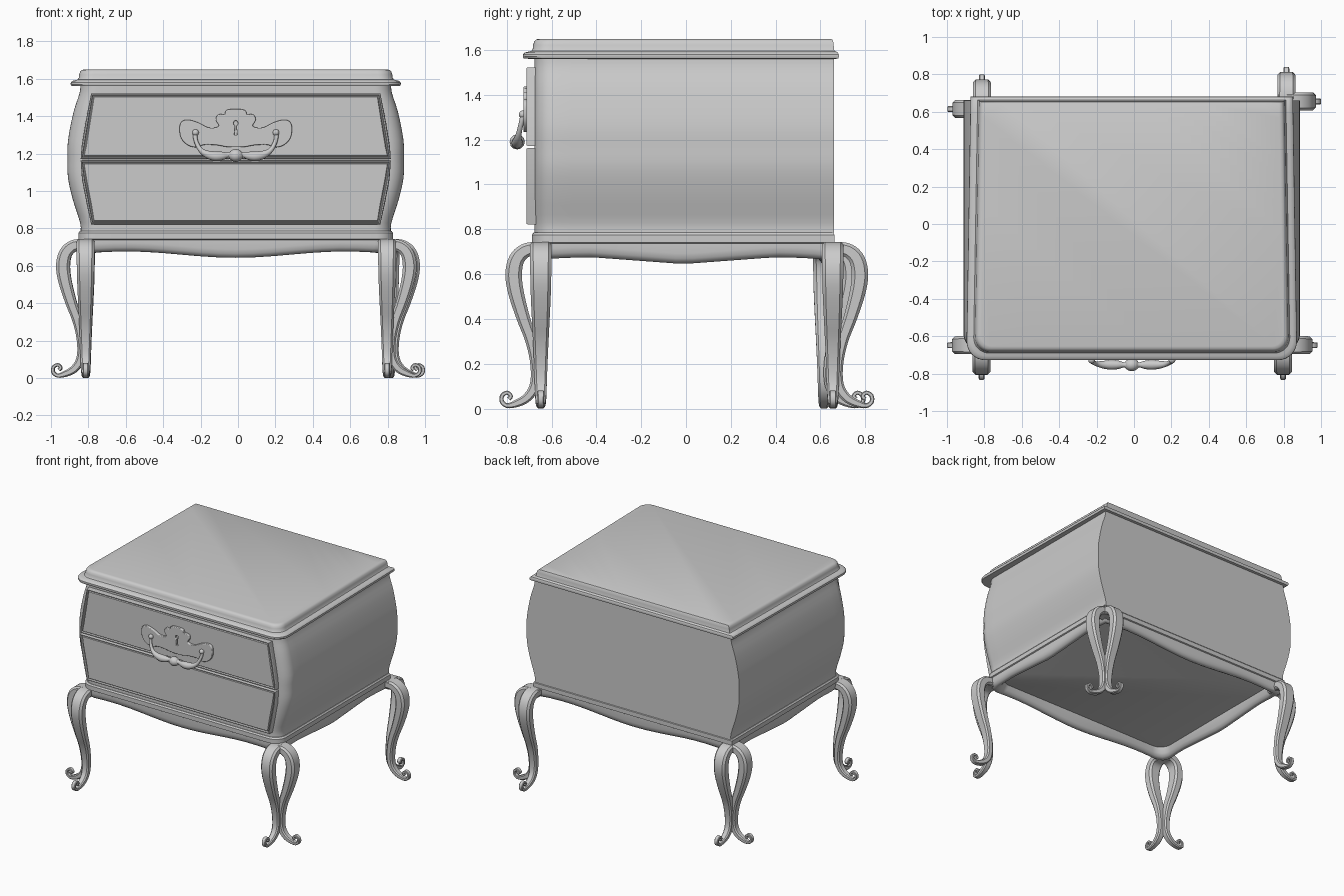
import bpy, bmesh, math
from mathutils import Vector

if "Cube" in bpy.data.objects:
    bpy.data.objects.remove(bpy.data.objects["Cube"])

CX = -0.012  # the case sits slightly left of the legs


def finish(bm, name, angle=35):
    bmesh.ops.recalc_face_normals(bm, faces=bm.faces)
    mesh = bpy.data.meshes.new(name)
    bm.to_mesh(mesh)
    bm.free()
    ob = bpy.data.objects.new(name, mesh)
    bpy.context.collection.objects.link(ob)
    smooth(ob, angle)
    return ob


def smooth(ob, angle=35):
    bpy.ops.object.select_all(action='DESELECT')
    ob.select_set(True)
    bpy.context.view_layer.objects.active = ob
    if ob.type == 'CURVE':
        bpy.ops.object.convert(target='MESH')
    bpy.ops.object.shade_smooth_by_angle(angle=math.radians(angle))


def loft(name, rings, caps=True, angle=35):
    bm = bmesh.new()
    vs = [[bm.verts.new(p) for p in ring] for ring in rings]
    n = len(vs[0])
    for a, b in zip(vs, vs[1:]):
        for i in range(n):
            bm.faces.new((a[i], a[(i + 1) % n], b[(i + 1) % n], b[i]))
    if caps:
        bm.faces.new(vs[0])
        bm.faces.new(vs[-1])
    return finish(bm, name, angle)


def outline(hw, yf, yb, r, hwb=None, n=16):
    """Plan outline with rounded front corners and square back corners."""
    hwb = hwb or hw
    arc = [(hw - r + r * math.cos(a), yf + r - r * math.sin(a))
           for a in [i * math.pi / 16 for i in range(9)]]
    left = [(-x, y) for x, y in reversed(arc)]
    corners = [(hwb, yb)] + arc + left + [(-hwb, yb)]
    pts = []
    for i, p in enumerate(corners):
        q = corners[(i + 1) % len(corners)]
        k = n if math.dist(p, q) > 0.3 else 1
        pts += [(CX + p[0] + (q[0] - p[0]) * j / k, p[1] + (q[1] - p[1]) * j / k)
                for j in range(k)]
    return pts


def catmull(pts, steps):
    out = []
    for i in range(len(pts) - 1):
        p0, p1, p2, p3 = (Vector(pts[max(0, min(len(pts) - 1, i + k))]) for k in (-1, 0, 1, 2))
        for s in range(steps):
            t = s / steps
            out.append(0.5 * (2 * p1 + (p2 - p0) * t + (2 * p0 - 5 * p1 + 4 * p2 - p3) * t * t
                              + (3 * p1 - p0 - 3 * p2 + p3) * t ** 3))
    return out + [Vector(pts[-1])]


# Case with bulging sides
body = catmull([(.83, .78), (.832, .83), (.87, .95), (.897, 1.07), (.899, 1.17),
                (.897, 1.27), (.868, 1.42), (.836, 1.52), (.83, 1.57)], 3)
loft("case", [[(x, y, z) for x, y in outline(hw, -.676, .66, .09)] for hw, z in body])

# Moulded top, slightly narrower at the back
slab = [(.035, 1.56), (.004, 1.562), (0, 1.57), (.001, 1.58), (.008, 1.588), (.022, 1.592),
        (.038, 1.596), (.044, 1.605), (.046, 1.622), (.051, 1.638), (.06, 1.647), (.074, 1.65)]
loft("top", [[(x, y, z) for x, y in outline(.883 - d, -.728 + d, .682 - d * .5, .1 - d * .5, .862 - d)]
             for d, z in slab])

# Base band
band = [(.012, .735), (0, .742), (0, .775), (.008, .785)]
loft("base_band", [[(x, y, z) for x, y in outline(.842 - d, -.688 + d, .662 - d, .09)] for d, z in band])


# Scalloped apron under the band
def scallop(x, y):
    u, v = abs(x - CX) / .84, abs(y + .012) / .675
    if v > u:
        return .66 - .017 * math.cos(math.pi * u / .7)
    return .645 + .05 * v if v < .6 else .675 - .014 * ((v - .6) / .4) ** 2


apron = [(.008, None), (.008, .045), (.013, .022), (.024, .006), (.04, 0),
         (.056, .006), (.07, .024), (.085, None)]
rings = []
for d, h in apron:
    rings.append([(x, y, .745 if h is None else scallop(x, y) + h)
                  for x, y in outline(.842 - d, -.688 + d, .662 - d, .09)])
loft("apron", rings, caps=False, angle=50)


# Drawer fronts with a raised rim and a groove around the panel
def drawer(name, half):
    bm = bmesh.new()
    pts = half + [(-x, z) for x, z in reversed(half)]
    face = bm.faces.new([bm.verts.new((CX + x, -.66, z)) for x, z in pts])
    if face.normal.y > 0 or face.calc_center_median().y > 0:
        face.normal_flip()
    bm.normal_update()
    if face.normal.y > 0:
        face.normal_flip()
    ext = bmesh.ops.extrude_face_region(bm, geom=[face])['geom']
    bmesh.ops.translate(bm, vec=(0, -.046, 0), verts=[g for g in ext if isinstance(g, bmesh.types.BMVert)])
    front = [g for g in ext if isinstance(g, bmesh.types.BMFace)][0]
    if face.is_valid:
        bm.faces.remove(face)
    bm.normal_update()
    if front.normal.y > 0:
        front.normal_flip()
    for thick, depth in ((.004, .006), (.007, 0), (.004, -.014), (.005, 0), (.005, .01)):
        bmesh.ops.inset_individual(bm, faces=[front], thickness=thick, depth=depth)
    finish(bm, name, 25)


drawer("upper_drawer", [(.773, 1.522), (.803, 1.37), (.824, 1.24), (.829, 1.172)])
drawer("lower_drawer", [(.829, 1.162), (.822, 1.06), (.797, .93), (.773, .822)])

# Handle backplate with a keyhole
half = [(.03, 1.432), (.05, 1.425), (.056, 1.405), (.09, 1.405), (.102, 1.38), (.085, 1.35),
        (.105, 1.335), (.15, 1.335), (.2, 1.36), (.25, 1.375), (.285, 1.368), (.296, 1.335),
        (.288, 1.285), (.255, 1.25), (.21, 1.238), (.17, 1.252), (.1, 1.25), (.04, 1.24)]
plate = catmull(half + [(-x, z) for x, z in reversed(half)] + half[:1], 3)[:-1]
hole = [(.017 * math.sin(a), 1.362 + .019 * math.cos(a))
        for a in [math.radians(-150 + 25 * i) for i in range(13)]] + [(.013, 1.295), (-.013, 1.295)]
cu = bpy.data.curves.new("handle_plate", 'CURVE')
cu.dimensions, cu.fill_mode = '2D', 'BOTH'
cu.extrude, cu.bevel_depth, cu.bevel_resolution = .006, .005, 2
for pts in (plate, hole):
    sp = cu.splines.new('POLY')
    sp.points.add(len(pts) - 1)
    for p, q in zip(sp.points, pts):
        p.co = (q[0], q[1], 0, 1)
    sp.use_cyclic_u = True
ob = bpy.data.objects.new("handle_plate", cu)
ob.rotation_euler.x, ob.location = math.pi / 2, (CX, -.714, 0)
bpy.context.collection.objects.link(ob)
smooth(ob)

# Drop handle: x, y, z, radius, swelling towards a central bead
arm = [(.205, -.715, 1.322, .010), (.217, -.727, 1.305, .012), (.212, -.737, 1.265, .011),
       (.19, -.747, 1.222, .013), (.155, -.752, 1.197, .02), (.11, -.753, 1.186, .026),
       (.07, -.753, 1.188, .022), (.04, -.753, 1.193, .013), (.03, -.753, 1.192, .022),
       (.015, -.753, 1.191, .031)]
path = catmull(arm + [(0, -.753, 1.19, .034)] + [(-p[0],) + p[1:] for p in reversed(arm)], 4)
rings = []
for i, p in enumerate(path):
    t = (path[min(i + 1, len(path) - 1)] - path[max(i - 1, 0)]).to_3d().normalized()
    u = t.cross(Vector((0, 1, 0))).normalized()
    v = t.cross(u)
    c = p.to_3d() + Vector((CX, 0, 0))
    rings.append([c + p[3] * (u * math.cos(a) + v * math.sin(a))
                  for a in [k * math.pi / 6 for k in range(12)]])
loft("drop_handle", rings, angle=60)
for side in (-1, 1):
    bm = bmesh.new()
    bmesh.ops.create_uvsphere(bm, u_segments=14, v_segments=8, radius=.018)
    bmesh.ops.translate(bm, vec=(CX + side * .215, -.728, 1.312), verts=bm.verts)
    finish(bm, "handle_stud", 60)

# Cabriole legs: two curled straps per corner; distance out, height, thickness, width
strap = catmull([(-.04, .708, .06, .095), (.02, .714, .06, .096), (.072, .703, .064, .096),
                 (.108, .665, .07, .096), (.121, .60, .074, .094), (.111, .52, .07, .09),
                 (.08, .41, .06, .08), (.045, .31, .052, .07), (.026, .22, .047, .062),
                 (.022, .14, .045, .056), (.034, .085, .044, .052), (.066, .045, .04, .048),
                 (.108, .023, .033, .042), (.148, .013, .022, .034), (.173, .03, .02, .03),
                 (.172, .058, .019, .03), (.15, .071, .018, .03), (.133, .056, .018, .03),
                 (.143, .043, .02, .03)], 4)


def leg_strap(name, base, out, side):
    rings = []
    for i, p in enumerate(strap):
        a, b = strap[max(i - 1, 0)], strap[min(i + 1, len(strap) - 1)]
        t = Vector((b[0] - a[0], b[1] - a[1])).normalized()
        h, w = p[2] / 2, p[3] / 2
        c = min(h, w) * .4
        ring = []
        for s, n in ((w, h - c), (w - c, h), (c - w, h), (-w, h - c),
                     (-w, c - h), (c - w, -h), (w - c, -h), (w, c - h)):
            ring.append(base + out * (p[0] - t.y * n) + side * s + Vector((0, 0, p[1] + t.x * n)))
        rings.append(ring)
    loft(name, rings, angle=40)


X, Y = Vector((1, 0, 0)), Vector((0, 1, 0))
for label, x, y in (("front_left", -.815, -.648), ("front_right", .797, -.648),
                    ("back_left", -.813, .615), ("back_right", .815, .655)):
    base = Vector((x, y, 0))
    leg_strap(label + "_leg_side_strap", base, X * math.copysign(1, x), Y)
    leg_strap(label + "_leg_end_strap", base, Y * math.copysign(1, y), X)
